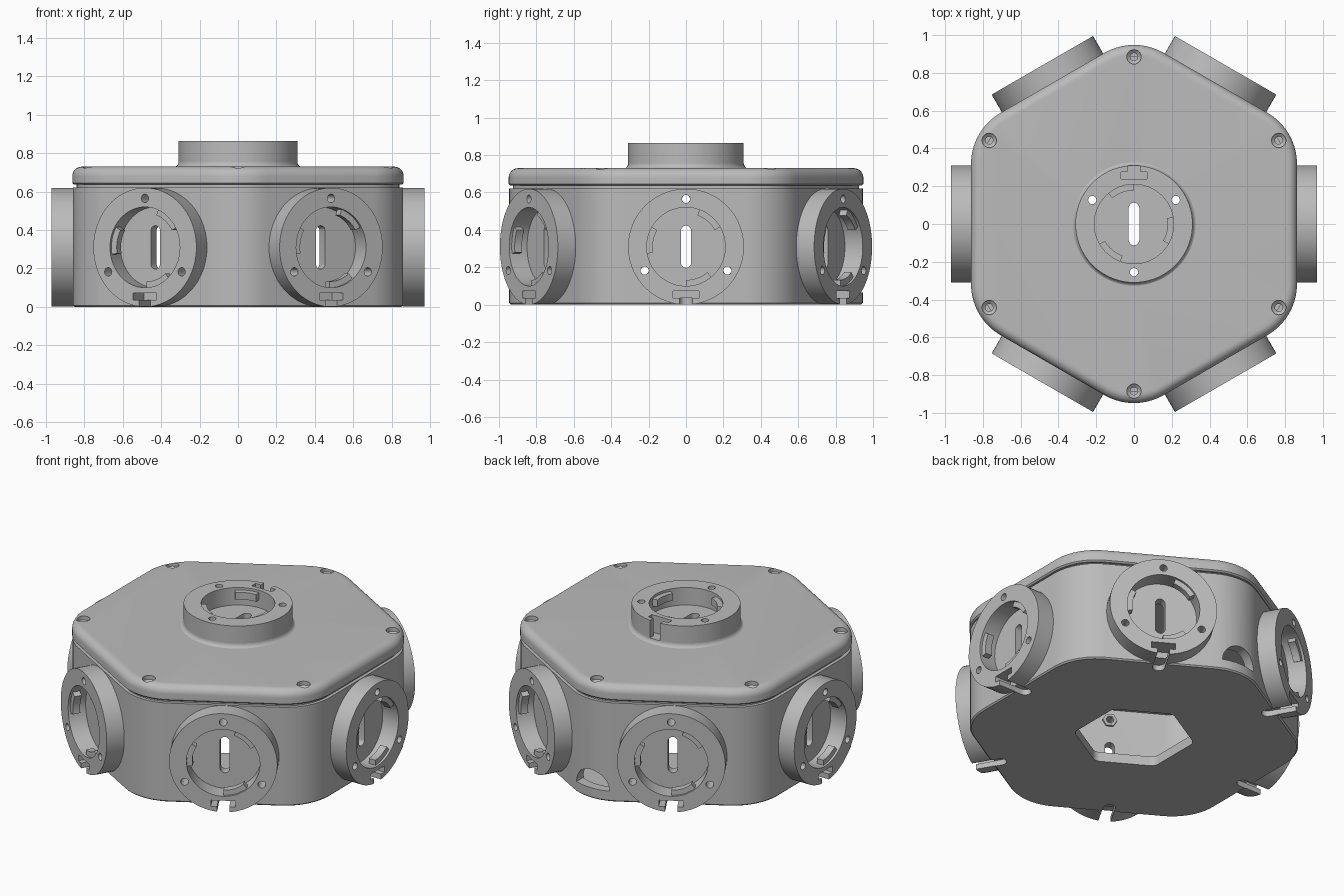
import bpy, bmesh
from math import sin, cos, pi, radians
from mathutils import Matrix, Vector

if "Cube" in bpy.data.objects:
    bpy.data.objects.remove(bpy.data.objects["Cube"])

GREY = bpy.data.materials.new("mid grey plastic")
GREY.use_nodes = True
GREY.diffuse_color = (0.5, 0.5, 0.5, 1)
GREY.node_tree.nodes["Principled BSDF"].inputs["Base Color"].default_value = (0.5, 0.5, 0.5, 1)

WALL = 0.86      # distance from the axis to each flat side
HUB_R = 0.31     # socket outer radius
BORE = 0.21      # socket bore radius
HUB_H = 0.11     # socket height above its floor
parts = []


def arc(r, a0, a1, n, cx=0, cy=0):
    return [(cx + r * cos(radians(a0 + (a1 - a0) * i / n)),
             cy + r * sin(radians(a0 + (a1 - a0) * i / n))) for i in range(n + 1)]


def hexagon(apothem, r):
    """Rounded hexagon with corners on the y axis."""
    pts = []
    for k in range(6):
        a = 30 + 60 * k
        d = (apothem - r) / cos(pi / 6)
        pts += arc(r, a - 30, a + 30, 10, d * cos(radians(a)), d * sin(radians(a)))
    return pts


def loft(bm, rings, closed=False, mat=Matrix()):
    """Skin a list of (outline, z) rings, capped or closed on itself."""
    loops = [[bm.verts.new(mat @ Vector((x, y, z))) for x, y in pts] for pts, z in rings]
    pairs = list(zip(loops, loops[1:]))
    if closed:
        pairs.append((loops[-1], loops[0]))
    else:
        bm.faces.new(loops[0])
        bm.faces.new(loops[-1])
    n = len(loops[0])
    for a, b in pairs:
        for i in range(n):
            j = (i + 1) % n
            bm.faces.new((a[i], a[j], b[j], b[i]))


def prism(bm, pts, z0, z1, mat=Matrix()):
    loft(bm, [(pts, z0), (pts, z1)], mat=mat)


def circle(r, n=24, cx=0, cy=0):
    return arc(r, 0, 360, n, cx, cy)[:-1]


def make(name, bm):
    bmesh.ops.recalc_face_normals(bm, faces=bm.faces)
    me = bpy.data.meshes.new(name)
    bm.to_mesh(me)
    bm.free()
    me.materials.append(GREY)
    ob = bpy.data.objects.new(name, me)
    bpy.context.collection.objects.link(ob)
    return ob


def cut(ob, bm):
    """Subtract a set of cutter solids and bake the result."""
    tool = make("cutter", bm)
    tool.hide_render = True
    mod = ob.modifiers.new("cut", "BOOLEAN")
    mod.operation, mod.solver, mod.object = "DIFFERENCE", "EXACT", tool
    bpy.context.view_layer.objects.active = ob
    bpy.ops.object.modifier_apply(modifier=mod.name)
    bpy.data.objects.remove(tool)


SCREWS = [(0.255 * cos(radians(a)), 0.255 * sin(radians(a))) for a in (30, 150, 270)]
SLOT = arc(0.028, 0, 180, 10, 0, 0.085) + arc(0.028, 180, 360, 10, 0, -0.085)
KEYWAY = [(0.035, 0.35), (0.035, 0.275), (0.07, 0.275), (0.07, 0.237),
          (-0.07, 0.237), (-0.07, 0.275), (-0.035, 0.275), (-0.035, 0.35)]


def floor_cutters(bm, mat, depth):
    for x, y in SCREWS:
        prism(bm, circle(0.022, 16, x, y), -depth, 0.05, mat)
    prism(bm, SLOT, -depth, 0.05, mat)


def socket(name, mat):
    # Ring with screw holes and a T-shaped keyway through the rim
    bm = bmesh.new()
    rings = [(circle(r, 72), z) for r, z in
             ((BORE, -0.004), (HUB_R, -0.004), (HUB_R, HUB_H), (BORE, HUB_H))]
    loft(bm, rings, True)
    ob = make(name, bm)
    bm = bmesh.new()
    for x, y in SCREWS:
        prism(bm, circle(0.022, 16, x, y), -0.1, 0.2)
    prism(bm, KEYWAY, -0.1, 0.2)
    cut(ob, bm)
    ob.matrix_world = mat
    parts.append(ob)
    # Three bayonet tabs inside the bore
    bm = bmesh.new()
    for a in (90, 210, 330):
        prism(bm, arc(BORE + 0.004, a, a + 40, 10) + arc(0.178, a + 40, a, 10), 0.05, 0.095, mat)
    parts.append(make(name + "_tabs", bm))


# Socket placements: local z points outward, local y points to the keyway
sides = []
for k in range(6):
    a = radians(60 * k)
    out, key = Vector((cos(a), sin(a), 0)), Vector((0, 0, -1))
    m = Matrix((key.cross(out), key, out)).transposed().to_4x4()
    sides.append(Matrix.Translation(out * WALL + Vector((0, 0, HUB_R))) @ m)
top = Matrix.Translation((0, 0, 0.755))

# Hollow hexagonal housing with an access opening in its floor
bm = bmesh.new()
outline = [(0.30, 0.05, 0), (WALL - 0.008, 0.302, 0), (WALL, 0.31, 0.008), (WALL, 0.31, 0.622),
           (WALL - 0.02, 0.29, 0.622), (WALL - 0.02, 0.29, 0.64), (0.80, 0.25, 0.64),
           (0.80, 0.25, 0.06), (0.30, 0.05, 0.06)]
loft(bm, [(hexagon(ap, r), z) for ap, r, z in outline], True)
housing = make("housing", bm)
parts.append(housing)
bm = bmesh.new()
for m in sides:
    floor_cutters(bm, m, 0.1)
    # Keyway groove running into the underside, rounded at its inner end
    groove = Matrix.Translation(m.to_3x3() @ Vector((0, HUB_R, 0)))
    across = m @ Matrix.Translation((0, HUB_R, 0)) @ Matrix.Rotation(pi / 2, 4, "X")
    prism(bm, arc(0.035, 180, 360, 10, 0, -0.05) + [(0.035, 0.1), (-0.035, 0.1)], -0.04, 0.035, across)
cut(housing, bm)
# Arched cable exit at the back corner
bm = bmesh.new()
prism(bm, arc(0.115, 0, 180, 20, 0, 0.065), -1.1, -0.75, Matrix.Rotation(pi / 2, 4, "X"))
cut(housing, bm)

# Lid with a rounded top edge and a shallow hollow underneath
bm = bmesh.new()
rings = [(hexagon(0.74, 0.3), 0.68), (hexagon(0.74, 0.3), 0.637),
         (hexagon(WALL - 0.006, 0.304), 0.637), (hexagon(WALL + 0.003, 0.313), 0.645)]
for i in range(9):
    t = pi / 2 * i / 8
    inset = 0.05 * (1 - cos(t))
    rings.append((hexagon(WALL + 0.003 - inset, 0.313 - inset), 0.68 + 0.05 * sin(t)))
loft(bm, rings)
lid = make("lid", bm)
parts.append(lid)
bm = bmesh.new()
floor_cutters(bm, top, 0.15)
for k in range(6):
    a = radians(30 + 60 * k)
    m = Matrix.Translation((0.885 * cos(a), 0.885 * sin(a), 0))
    loft(bm, [(circle(r), z) for r, z in
              ((0.02, 0.6), (0.02, 0.69), (0.038, 0.705), (0.038, 0.8))], mat=m)
cut(lid, bm)

# Flared base under the top socket
bm = bmesh.new()
rings = [(circle(0.338 - 0.028 * sin(pi / 2 * i / 6), 72),
          0.755 - 0.028 * cos(pi / 2 * i / 6)) for i in range(7)]
loft(bm, rings)
base = make("top_socket_base", bm)
parts.append(base)
bm = bmesh.new()
floor_cutters(bm, top, 0.15)
cut(base, bm)

# Sockets on the top and on every side
socket("top_socket", top)
for i, m in enumerate(sides):
    socket("side_socket_%d" % (i + 1), m)

# Hex nuts behind the side socket screws
bm = bmesh.new()
for m in sides:
    for x, y in SCREWS:
        loft(bm, [(circle(r, 6, x, y), z) for r, z in
                  ((0.024, -0.058), (0.042, -0.058), (0.042, -0.075), (0.024, -0.075))], True, m)
parts.append(make("inner_nuts", bm))

# Smooth shading with sharp edges kept
bpy.ops.object.select_all(action="DESELECT")
for ob in parts:
    ob.select_set(True)
bpy.context.view_layer.objects.active = housing
bpy.ops.object.shade_smooth_by_angle(angle=radians(30))
